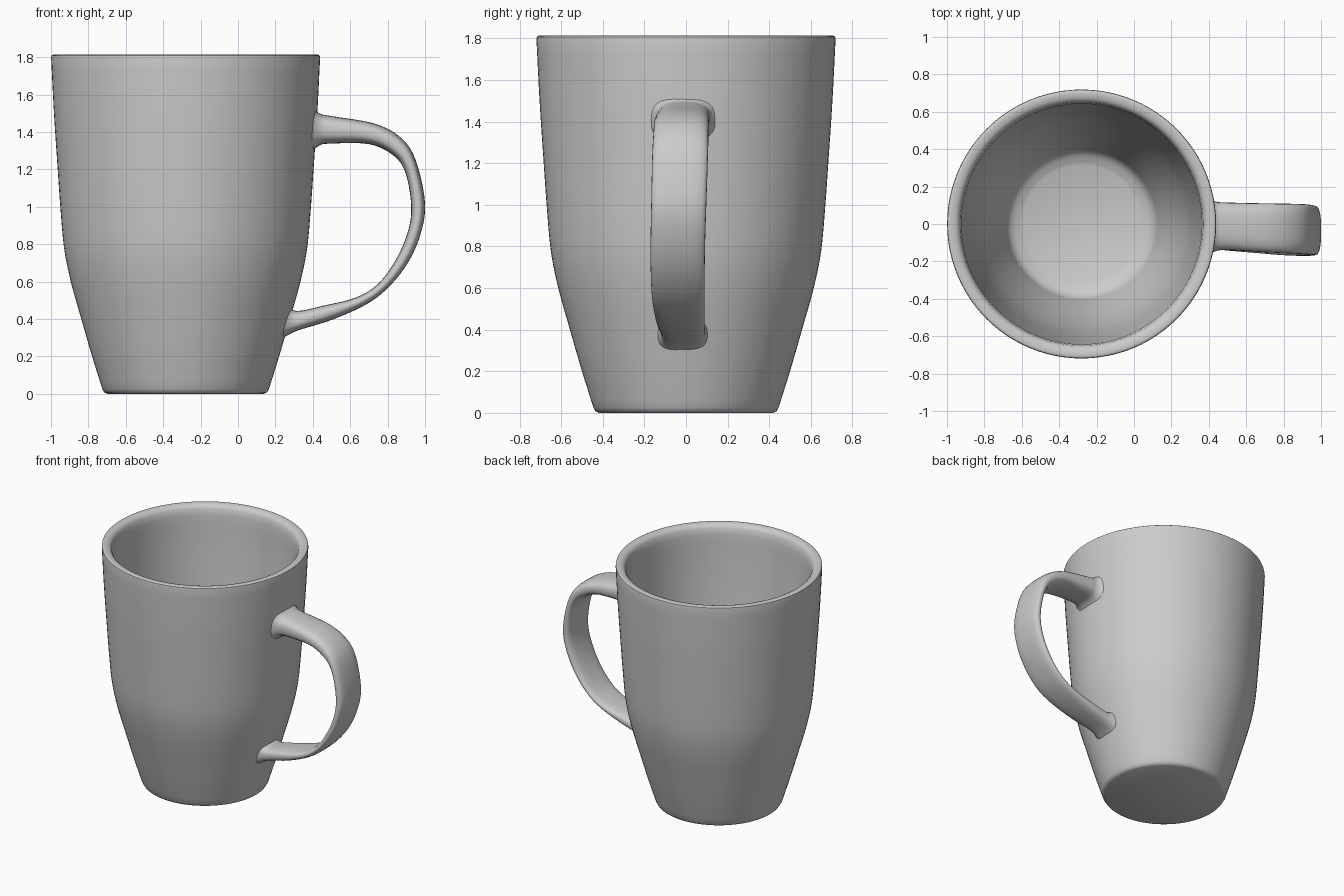
import bpy, bmesh, math
from mathutils import Vector

if "Cube" in bpy.data.objects:
    bpy.data.objects.remove(bpy.data.objects["Cube"])

CX = -0.28  # body axis


def spline(pts, steps):
    """Catmull-Rom curve through points of any dimension."""
    p = [Vector(q) for q in pts]
    p = [p[0] * 2 - p[1]] + p + [p[-1] * 2 - p[-2]]
    out = []
    for i in range(1, len(p) - 2):
        a, b, c, d = p[i - 1:i + 3]
        for s in range(steps):
            t = s / steps
            out.append((b * 2 + (c - a) * t + (a * 2 - b * 5 + c * 4 - d) * t ** 2
                        + (b * 3 - a - c * 3 + d) * t ** 3) * 0.5)
    out.append(p[-2])
    return out


def loft(name, rings, angle):
    """Skin closed rings and cap both ends."""
    bm = bmesh.new()
    vs = [[bm.verts.new(co) for co in r] for r in rings]
    n = len(rings[0])
    for a, b in zip(vs, vs[1:]):
        for i in range(n):
            j = (i + 1) % n
            bm.faces.new((a[i], a[j], b[j], b[i]))
    bm.faces.new(vs[0][::-1])
    bm.faces.new(vs[-1])
    bmesh.ops.recalc_face_normals(bm, faces=bm.faces)
    me = bpy.data.meshes.new(name)
    bm.to_mesh(me)
    bm.free()
    ob = bpy.data.objects.new(name, me)
    bpy.context.collection.objects.link(ob)
    bpy.ops.object.select_all(action='DESELECT')
    ob.select_set(True)
    bpy.context.view_layer.objects.active = ob
    bpy.ops.object.shade_smooth_by_angle(angle=math.radians(angle))
    return ob


# Mug body: outer wall, rounded rim, inner wall down to the floor
outer = spline([(0.445, 0.025), (0.5, 0.2), (0.558, 0.4), (0.614, 0.6), (0.65, 0.78),
                (0.67, 1.0), (0.684, 1.2), (0.704, 1.5), (0.719, 1.795)], 4)
rim = spline([(0.717, 1.808), (0.709, 1.813), (0.69, 1.813), (0.665, 1.805), (0.65, 1.785)], 2)
inner = spline([(0.643, 1.74), (0.632, 1.5), (0.612, 1.2), (0.592, 0.95), (0.56, 0.7),
                (0.5, 0.45), (0.42, 0.2), (0.385, 0.11), (0.315, 0.07)], 4)
profile = [Vector((0.418, 0)), Vector((0.435, 0.008))] + outer + rim + inner
N = 96
body = loft("mug_body", [[(CX + p[0] * math.cos(2 * math.pi * i / N),
                           p[0] * math.sin(2 * math.pi * i / N), p[1])
                          for i in range(N)] for p in profile], 40)

# Handle: stations of (outer x, outer z, inner x, inner z, y min, y max)
stations = spline([
    (0.385, 1.55, 0.375, 1.27, -0.18, 0.16),
    (0.435, 1.50, 0.43, 1.325, -0.147, 0.122),
    (0.50, 1.485, 0.50, 1.338, -0.14, 0.115),
    (0.73, 1.445, 0.70, 1.335, -0.152, 0.11),
    (0.87, 1.37, 0.83, 1.275, -0.158, 0.108),
    (0.95, 1.25, 0.896, 1.18, -0.163, 0.105),
    (1.00, 1.02, 0.926, 1.00, -0.167, 0.098),
    (0.975, 0.85, 0.906, 0.86, -0.17, 0.093),
    (0.905, 0.695, 0.84, 0.71, -0.17, 0.09),
    (0.80, 0.565, 0.745, 0.585, -0.165, 0.09),
    (0.68, 0.475, 0.63, 0.515, -0.155, 0.09),
    (0.50, 0.395, 0.46, 0.472, -0.14, 0.09),
    (0.31, 0.335, 0.315, 0.443, -0.12, 0.092),
    (0.22, 0.285, 0.265, 0.475, -0.14, 0.11)], 5)
M = 28


def power(v):
    return math.copysign(abs(v) ** 0.72, v)


rings = []
for ox, oz, ix, iz, y0, y1 in stations:
    ring = []
    for i in range(M):
        a = 2 * math.pi * i / M
        s, w = (1 + power(math.sin(a))) / 2, (1 + power(math.cos(a))) / 2
        ring.append((ix + (ox - ix) * s, y0 + (y1 - y0) * w, iz + (oz - iz) * s))
    rings.append(ring)
handle = loft("mug_handle", rings, 60)
